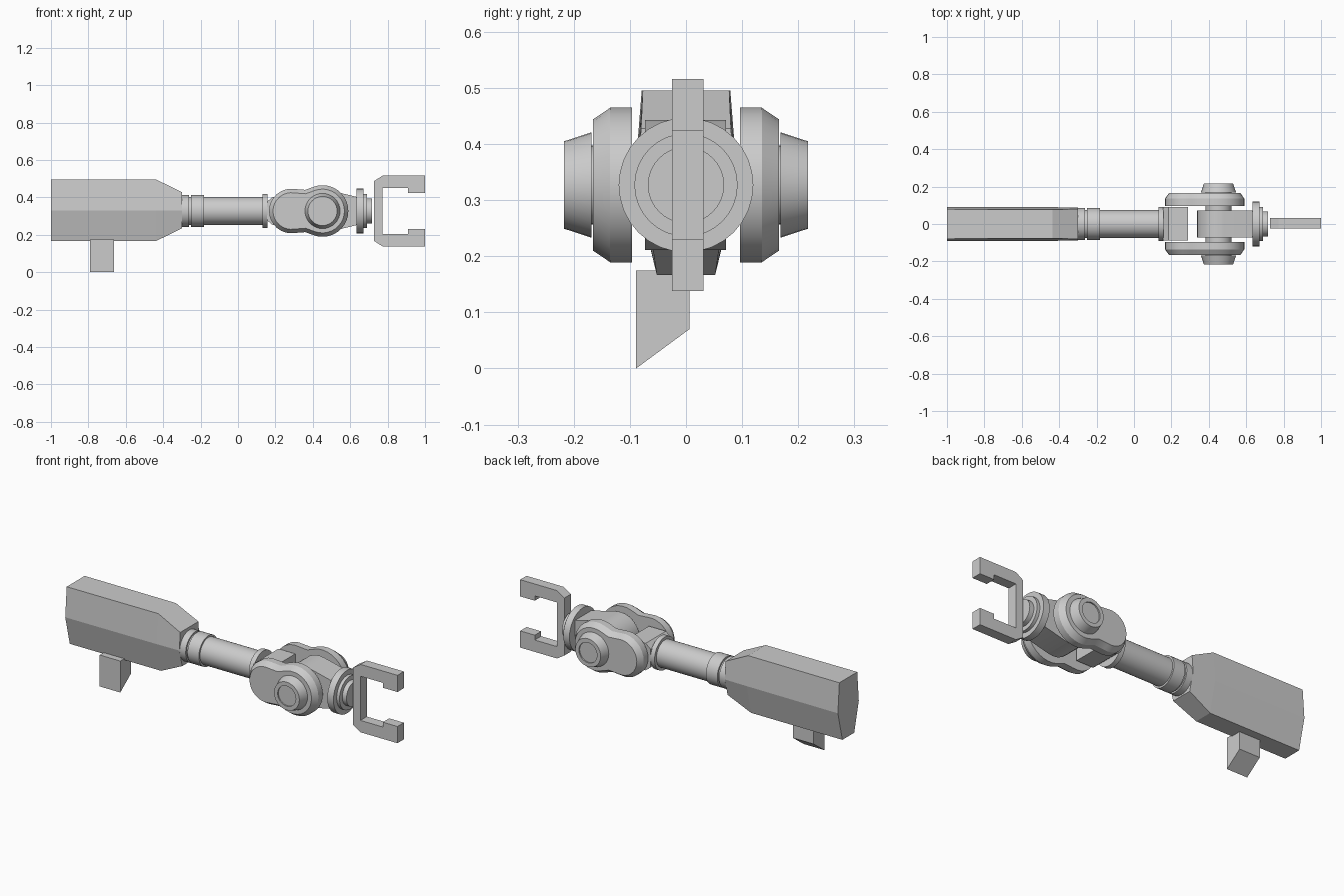
import bpy, bmesh, math

if "Cube" in bpy.data.objects:
    bpy.data.objects.remove(bpy.data.objects["Cube"])

AXIS_Z = 0.327           # height of the tool's long axis
PIVOT_X = 0.452          # hinge pin position

grey = bpy.data.materials.new("plain grey")
grey.diffuse_color = (0.6, 0.6, 0.6, 1)
grey.use_nodes = True
grey.node_tree.nodes["Principled BSDF"].inputs["Base Color"].default_value = grey.diffuse_color


def loft(name, rings, smooth_angle=0):
    """Skin a list of equal-length point rings and cap both ends."""
    bm = bmesh.new()
    vr = [[bm.verts.new(p) for p in ring] for ring in rings]
    n = len(rings[0])
    for a, b in zip(vr, vr[1:]):
        for i in range(n):
            j = (i + 1) % n
            bm.faces.new((a[i], a[j], b[j], b[i]))
    bm.faces.new(vr[0])
    bm.faces.new(vr[-1])
    bmesh.ops.recalc_face_normals(bm, faces=bm.faces)
    limit = math.radians(smooth_angle)
    for f in bm.faces:
        f.smooth = smooth_angle > 0
    for e in bm.edges:
        e.smooth = e.calc_face_angle(0) < limit
    mesh = bpy.data.meshes.new(name)
    bm.to_mesh(mesh)
    bm.free()
    mesh.materials.append(grey)
    ob = bpy.data.objects.new(name, mesh)
    bpy.context.collection.objects.link(ob)
    return ob


def side_ring(profile, y):
    return [(x, y, z) for x, z in profile]


def arc(cx, cz, r, a0, a1, n):
    return [(cx + r * math.cos(math.radians(a0 + (a1 - a0) * i / n)),
             cz + r * math.sin(math.radians(a0 + (a1 - a0) * i / n)))
            for i in range(n + 1)]


def turned(name, steps, n=32):
    """Round part along the long axis from (x, radius) steps."""
    return loft(name, [[(x, r * math.cos(t), AXIS_Z + r * math.sin(t))
                        for t in (2 * math.pi * i / n for i in range(n))]
                       for x, r in steps], 30)


# Rear housing: six-sided body tapering towards the shaft
def hexagon(x, bottom, top, w_bottom, w_mid, w_top):
    return [(x, -w_bottom, bottom), (x, w_bottom, bottom), (x, w_mid, 0.33),
            (x, w_top, top), (x, -w_top, top), (x, -w_mid, 0.33)]


loft("rear_housing", [hexagon(-1.0, 0.167, 0.495, 0.052, 0.092, 0.079),
                      hexagon(-0.437, 0.167, 0.495, 0.052, 0.090, 0.077),
                      hexagon(-0.3, 0.234, 0.428, 0.062, 0.088, 0.080)])

# Slanted foot under the housing
foot = [(-0.089, 0.0), (0.006, 0.07), (0.006, 0.175), (-0.089, 0.175)]
loft("foot", [[(x, y, z) for y, z in foot] for x in (-0.79, -0.663)])

# Shaft with collars and flange
turned("shaft", [(-0.30, 0.085), (-0.263, 0.085), (-0.263, 0.076), (-0.252, 0.076),
                 (-0.252, 0.085), (-0.182, 0.085), (-0.182, 0.075), (0.13, 0.075),
                 (0.13, 0.091), (0.157, 0.091)])

# Rear hinge block
rear = [(0.155, AXIS_Z - 0.05), (0.185, AXIS_Z - 0.075), (0.29, AXIS_Z - 0.075),
        (0.29, AXIS_Z + 0.075), (0.185, AXIS_Z + 0.075), (0.155, AXIS_Z + 0.05)]
loft("rear_hinge_block", [side_ring(rear, y) for y in (-0.088, 0.09)])

# Front hinge block, rounded about the pin
front = arc(PIVOT_X, AXIS_Z, 0.116, 75, 285, 14) + [(0.637, AXIS_Z - 0.075),
                                                    (0.637, AXIS_Z + 0.075)]
loft("front_hinge_block", [side_ring(front, y) for y in (-0.073, 0.071)], 20)


# Waisted side links with bevelled outer edge, and hubs
def link_profile(inset):
    w = 0.113 - inset
    return (arc(PIVOT_X, AXIS_Z, 0.138 - inset, -108, 108, 20)
            + [(0.36, AXIS_Z + w)]
            + arc(0.285, AXIS_Z, 0.119 - inset, 80, 280, 16)
            + [(0.36, AXIS_Z - w)])


for side, s in (("front", -1), ("back", 1)):
    loft(side + "_link", [side_ring(link_profile(i), s * y) for i, y in
                          ((0, 0.096), (0, 0.135), (0.021, 0.166))], 30)
    loft(side + "_hub", [side_ring(arc(PIVOT_X, AXIS_Z, r, 0, 348.75, 31), s * y)
                         for r, y in ((0.07, 0.07), (0.07, 0.168), (0.094, 0.168),
                                      (0.078, 0.217), (0.056, 0.217), (0.056, 0.21))], 30)

# Wrist discs
turned("wrist", [(0.634, 0.12), (0.672, 0.12), (0.672, 0.092), (0.690, 0.092),
                 (0.690, 0.068), (0.716, 0.068)])

# Gripper: a flat C-shaped claw, mirrored about the axis
half = [(0.727, 0.160), (0.773, 0.189), (1.0, 0.189), (1.0, 0.096),
        (0.91, 0.096), (0.91, 0.123), (0.772, 0.123)]
claw = ([(x, AXIS_Z + h) for x, h in half]
        + [(x, AXIS_Z - h) for x, h in reversed(half)])
loft("gripper", [side_ring(claw, y) for y in (-0.025, 0.031)])
